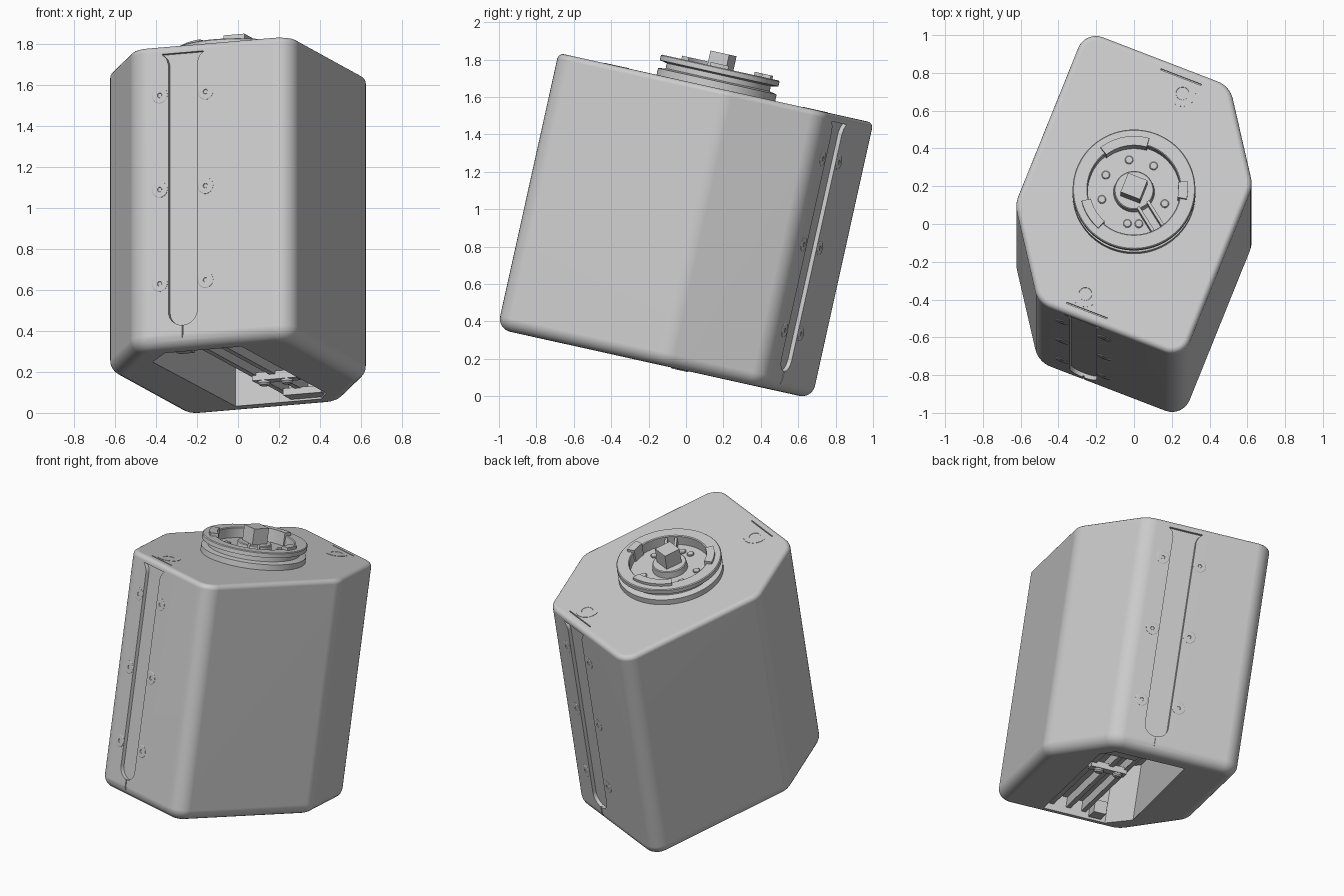
import bpy, bmesh, math
from mathutils import Matrix, Vector

if "Cube" in bpy.data.objects:
    bpy.data.objects.remove(bpy.data.objects["Cube"])

# Local frame: hull axis is local z, hull centred on local x = y = 0
FRAME = (Matrix.Rotation(math.radians(-12.5), 4, 'X') @ Matrix.Translation((0, -0.205, 0))
         @ Matrix.Rotation(math.radians(-21.5), 4, 'Z'))
UPRIGHT = Matrix.Rotation(math.radians(90), 4, 'X')      # (x, y, z) -> (x, -z, y)
BOTTOM, TOP = 0.135, 1.646
HALF_TURNS = [Matrix.Identity(4), Matrix.Rotation(math.pi, 4, 'Z')]
parts = []


def make(name, bm, m=Matrix.Identity(4)):
    bmesh.ops.recalc_face_normals(bm, faces=bm.faces)
    bm.transform(FRAME @ m)
    me = bpy.data.meshes.new(name)
    bm.to_mesh(me)
    bm.free()
    ob = bpy.data.objects.new(name, me)
    bpy.context.collection.objects.link(ob)
    parts.append(ob)
    return ob


def loft(name, rings, m=Matrix.Identity(4), closed=False):
    bm = bmesh.new()
    loops = [[bm.verts.new(p) for p in r] for r in rings]
    n = len(loops[0])
    pairs = list(zip(loops, loops[1:])) + ([(loops[-1], loops[0])] if closed else [])
    for lo, hi in pairs:
        for i in range(n):
            bm.faces.new((lo[i], lo[(i + 1) % n], hi[(i + 1) % n], hi[i]))
    if not closed:
        bm.faces.new(loops[0])
        bm.faces.new(loops[-1])
    return make(name, bm, m)


def prism(name, pts, z0, z1, m=Matrix.Identity(4)):
    return loft(name, [[(x, y, z) for x, y in pts] for z in (z0, z1)], m)


def box(name, x0, x1, y0, y1, z0, z1, m=Matrix.Identity(4)):
    return prism(name, [(x0, y0), (x1, y0), (x1, y1), (x0, y1)], z0, z1, m)


def lathe(name, profile, m=Matrix.Identity(4), n=96, closed=False):
    rings = [[(r * math.cos(2 * math.pi * i / n), r * math.sin(2 * math.pi * i / n), z)
              for i in range(n)] for r, z in profile]
    return loft(name, rings, m, closed)


def arc_block(name, r0, r1, a0, a1, z0, z1, n=16):
    ang = [math.radians(a0 + (a1 - a0) * i / n) for i in range(n + 1)]
    pts = [(r1 * math.cos(a), r1 * math.sin(a)) for a in ang]
    pts += [(r0 * math.cos(a), r0 * math.sin(a)) for a in reversed(ang)]
    return prism(name, pts, z0, z1)


def rounded(corners, inset, seg=8):
    """Outline with filleted corners, pulled inwards by inset."""
    out = []
    for i, (x, y, r) in enumerate(corners):
        v = Vector((x, y))
        d1 = (v - Vector(corners[i - 1][:2])).normalized()
        d2 = (Vector(corners[(i + 1) % len(corners)][:2]) - v).normalized()
        n1, n2 = Vector((-d1.y, d1.x)), Vector((-d2.y, d2.x))
        c = v + (n1 + n2) / (1 + n1.dot(n2)) * r
        start, turn = math.atan2(-n1.y, -n1.x), math.acos(n1.dot(n2))
        for k in range(seg + 1):
            a = start + turn * k / seg
            out.append((c.x + (r - inset) * math.cos(a), c.y + (r - inset) * math.sin(a)))
    return out


# Hull: rectangle with two opposite corners cut off, all edges filleted
half = [(-0.567, -0.277, 0.15), (-0.256, -0.735, 0.13), (0.567, -0.735, 0.1)]
corners = half + [(-x, -y, r) for x, y, r in half]
levels = []
for k in range(7):
    a = math.pi / 2 * k / 6
    levels.append((BOTTOM + 0.07 * (1 - math.sin(a)), 0.07 * (1 - math.cos(a))))
levels.reverse()
for k in range(5):
    a = math.pi / 2 * k / 4
    levels.append((TOP - 0.03 * (1 - math.sin(a)), 0.03 * (1 - math.cos(a))))
hull = loft('hull', [[(x, y, z) for x, y in rounded(corners, d)] for z, d in levels])

# Cutters: bottom opening, side channels, seams and cover gaps
opening = [(-0.26, -0.475), (-0.13, -0.64), (0.27, -0.64), (0.27, 0.49), (0.2, 0.6), (-0.25, 0.6)]
cutters = [prism('opening_cutter', opening, 0.0, 0.5)]
channel = [(0.075 * math.cos(math.pi + math.pi * k / 14),
            0.315 + 0.07 * math.sin(math.pi + math.pi * k / 14)) for k in range(15)]
channel += [(0.075, 1.55), (0.085, 1.58), (0.11, 1.605), (-0.11, 1.605), (-0.085, 1.58), (-0.075, 1.55)]
for turn in HALF_TURNS:
    cutters += [prism('channel_cutter', channel, 0.712, 0.9, turn @ UPRIGHT),
                box('seam_cutter', -0.004, 0.004, -0.8, -0.727, 0.1, 0.27, turn),
                box('cover_gap_cutter', -0.115, 0.115, -0.684, -0.677, TOP - 0.01, 1.7, turn)]
for c in cutters:
    mod = hull.modifiers.new('cut', 'BOOLEAN')
    mod.operation, mod.solver, mod.object = 'DIFFERENCE', 'EXACT', c
bpy.context.view_layer.update()
hull.data = bpy.data.meshes.new_from_object(hull.evaluated_get(bpy.context.evaluated_depsgraph_get()))
hull.modifiers.clear()
for c in cutters:
    parts.remove(c)
    bpy.data.objects.remove(c)

# Flush screws beside the channels and on the top cover
screw = [(0.04, -0.01), (0.04, 0.001), (0.037, 0.003), (0.012, 0.003), (0.008, -0.004)]
for turn in HALF_TURNS:
    for x in (-0.12, 0.12):
        for z in (0.46, 0.93, 1.40):
            spot = Matrix.Translation((x, -0.735, z)) @ UPRIGHT
            lathe('side_screw', screw, turn @ spot, 24)
    top_spot = turn @ Matrix.Translation((-0.04, -0.6, TOP))
    lathe('top_screw', [(0.07, -0.01), (0.07, 0.002), (0.035, 0.002), (0.033, -0.003)], top_spot, 32)

# Round mount on top: two flanges with a neck, and a sunken floor
lathe('mount_ring', [(0.325, TOP - 0.01), (0.325, 1.682), (0.285, 1.69), (0.285, 1.718), (0.325, 1.726),
                     (0.325, 1.752), (0.32, 1.757), (0.25, 1.757), (0.245, 1.752), (0.245, TOP - 0.01)],
      closed=True)
lathe('mount_floor', [(0.25, TOP - 0.01), (0.25, 1.69)])
lathe('mount_hub', [(0.11, 1.68), (0.105, 1.73), (0.1, 1.735)], n=48)
box('square_post', -0.055, 0.055, -0.055, 0.055, 1.72, 1.835)
for a0, a1 in ((95, 150), (10, 30), (215, 250)):
    arc_block('locking_tab', 0.235, 0.285, a0, a1, 1.69, 1.775)
arm = Matrix.Rotation(math.radians(-37), 4, 'Z')
for s in (-1, 1):
    box('arm_wall', 0.09, 0.25, s * 0.03 - 0.008, s * 0.03 + 0.008, 1.68, 1.745, arm)
for deg in (75, 120, 170, 215, 280, 300, 0):
    a = math.radians(deg)
    lathe('mount_rivet', [(0.022, 1.68), (0.022, 1.697), (0.018, 1.7)],
          Matrix.Translation((0.175 * math.cos(a), 0.175 * math.sin(a), 0)), 20)

# Rails and bracket inside the bottom opening
for x in (0.0, 0.1, 0.21):
    box('rail', x, x + 0.03, -0.65, 0.61, 0.175, 0.24)
box('rail_plate', 0.0, 0.28, -0.65, 0.61, 0.24, 0.27)
box('bracket', 0.01, 0.24, 0.16, 0.23, 0.15, 0.19)
for x in (0.06, 0.18):
    lathe('bracket_screw', [(0.03, 0.155), (0.03, 0.14), (0.022, 0.13)],
          Matrix.Translation((x, 0.195, 0)), 20)
box('latch_block', -0.1, -0.02, -0.65, -0.53, 0.15, 0.23)
box('end_tab', 0.04, 0.24, 0.5, 0.61, 0.145, 0.18)

# Shading, then stand the model on the ground and centre it
pts = [v.co for o in parts for v in o.data.vertices]
lo = [min(p[i] for p in pts) for i in range(3)]
hi = [max(p[i] for p in pts) for i in range(3)]
shift = Matrix.Translation((-(lo[0] + hi[0]) / 2, -(lo[1] + hi[1]) / 2, -lo[2]))
for o in parts:
    o.data.transform(shift)
    o.data.shade_smooth()
    o.data.set_sharp_from_angle(angle=math.radians(30))
    wn = o.modifiers.new('weighted_normals', 'WEIGHTED_NORMAL')
    wn.keep_sharp = True
